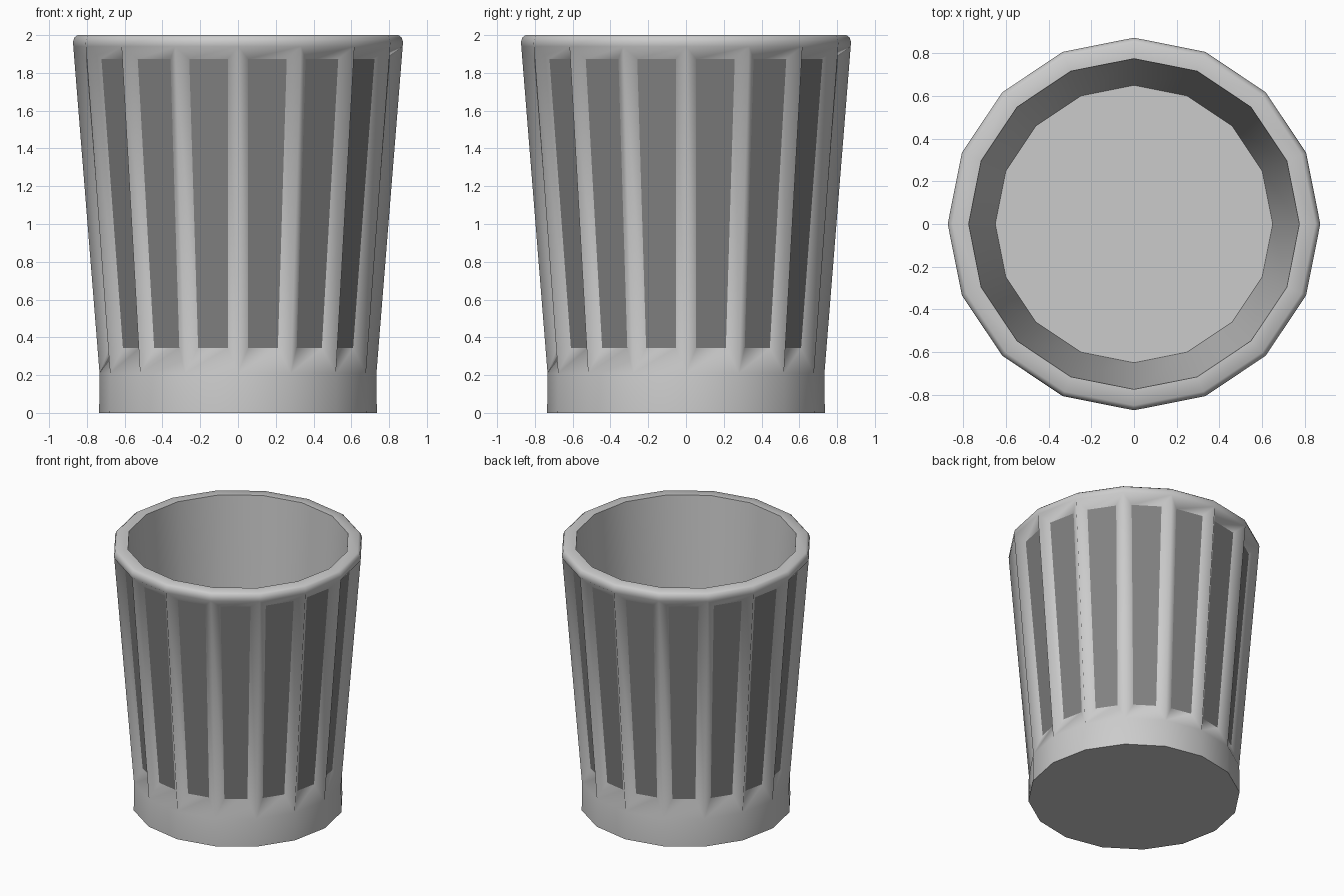
import bpy, bmesh, math
from mathutils import Vector

if "Cube" in bpy.data.objects:
    bpy.data.objects.remove(bpy.data.objects["Cube"])

N = 16
bm = bmesh.new()

# Outer wall, rim and inner wall profile (radius, z)
profile = [(0.735, 0), (0.733, 0.21), (0.872, 1.94), (0.873, 1.965),
           (0.866, 1.988), (0.85, 2.0), (0.775, 2.0), (0.65, 0.2)]
PANEL_BAND = 1          # band between profile points 1 and 2 holds the panels
SHARP_RINGS = (0, 6, 7)


def ring(r, z):
    return [bm.verts.new((r * math.cos(2 * math.pi * i / N),
                          r * math.sin(2 * math.pi * i / N), z)) for i in range(N)]


rings = [ring(r, z) for r, z in profile]


def recessed_panel(a, b, c, d):
    """Sloped frame running from the ridges down to a flat dark panel."""
    normal = (b.co - a.co).cross(d.co - a.co).normalized()

    def inner(p, q, z_share, far):
        # point on the level between the two ridge lines, inset from ridge p
        t = z_share
        left = p.co.lerp(far[0].co, t)
        right = q.co.lerp(far[1].co, t)
        return bm.verts.new(left + (right - left).normalized() * 0.065 - normal * 0.05)

    low, high = 0.13 / 1.73, 1 - 0.07 / 1.73
    ia = inner(a, b, low, (d, c))
    ib = inner(b, a, low, (c, d))
    ic = inner(b, a, high, (c, d))
    id_ = inner(a, b, high, (d, c))
    outer, ins = (a, b, c, d), (ia, ib, ic, id_)
    for k in range(4):
        m = (k + 1) % 4
        bm.faces.new((outer[k], outer[m], ins[m], ins[k])).smooth = True
    panel = bm.faces.new(ins)
    panel.material_index = 1
    for e in panel.edges:
        e.smooth = False


# Skin the bands
for k in range(len(rings) - 1):
    lo, hi = rings[k], rings[k + 1]
    for i in range(N):
        j = (i + 1) % N
        if k == PANEL_BAND:
            recessed_panel(lo[i], lo[j], hi[j], hi[i])
        else:
            bm.faces.new((lo[i], lo[j], hi[j], hi[i])).smooth = True

# Underside and inside floor
bm.faces.new(rings[0][::-1])
bm.faces.new(rings[-1])

# Crisp edges at the base, the inner rim and the floor
for k in SHARP_RINGS:
    for i in range(N):
        bm.edges.get((rings[k][i], rings[k][(i + 1) % N])).smooth = False

mesh = bpy.data.meshes.new("waste_bin")
bm.to_mesh(mesh)
bm.free()
bin_obj = bpy.data.objects.new("waste_bin", mesh)
bpy.context.collection.objects.link(bin_obj)

# Body and darker panels
for name, g in (("body_grey", 0.8), ("panel_dark_grey", 0.22)):
    mat = bpy.data.materials.new(name)
    mat.diffuse_color = (g, g, g, 1)
    mat.use_nodes = True
    mat.node_tree.nodes["Principled BSDF"].inputs["Base Color"].default_value = mat.diffuse_color
    mesh.materials.append(mat)
